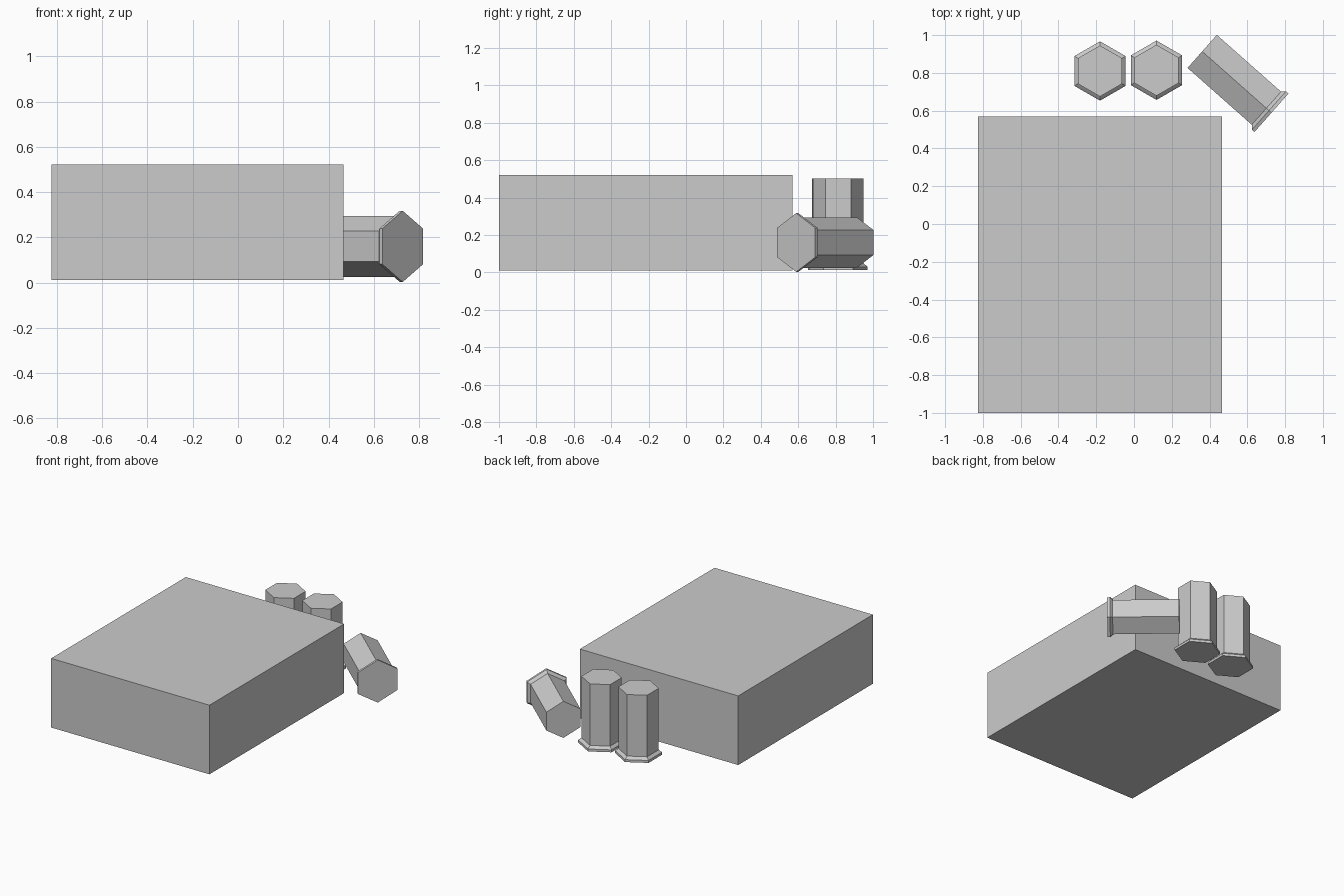
import bpy, bmesh, math
from mathutils import Matrix, Vector

if "Cube" in bpy.data.objects:
    bpy.data.objects.remove(bpy.data.objects["Cube"])

# hexagonal casing profile: (corner radius, distance from flanged end)
PROFILE = [(0.157, 0.0), (0.157, 0.018), (0.148, 0.026), (0.135, 0.036), (0.135, 0.49)]


def finish(name, bm, matrix):
    bmesh.ops.recalc_face_normals(bm, faces=bm.faces)
    mesh = bpy.data.meshes.new(name)
    bm.to_mesh(mesh)
    bm.free()
    obj = bpy.data.objects.new(name, mesh)
    obj.matrix_world = matrix
    bpy.context.collection.objects.link(obj)


def hex_casing(name, matrix):
    bm = bmesh.new()
    rings = []
    for r, h in PROFILE:
        angles = [math.radians(30 + 60 * i) for i in range(6)]
        rings.append([bm.verts.new((r * math.cos(a), r * math.sin(a), h)) for a in angles])
    for low, high in zip(rings, rings[1:]):
        for i in range(6):
            j = (i + 1) % 6
            bm.faces.new((low[i], low[j], high[j], high[i]))
    bm.faces.new(rings[0][::-1])
    bm.faces.new(rings[-1])
    finish(name, bm, matrix)


# large box
bm = bmesh.new()
bmesh.ops.create_cube(bm, size=1)
bmesh.ops.scale(bm, vec=(1.292, 1.57, 0.51), verts=bm.verts)
finish("box", bm, Matrix.Translation((-0.179, -0.215, 0.266)))

# two upright casings behind the box
hex_casing("upright_casing_left", Matrix.Translation((-0.18, 0.81, 0.012)))
hex_casing("upright_casing_right", Matrix.Translation((0.119, 0.814, 0.012)))

# casing lying on its side, flange toward the front right
base = Vector((0.728, 0.589, 0.16))
axis = Vector((-0.365, 0.323, 0)).normalized()
up = Vector((0, 0, 1))
side = up.cross(axis)
lying = Matrix((side, up, axis)).transposed().to_4x4()
hex_casing("lying_casing", Matrix.Translation(base) @ lying)
